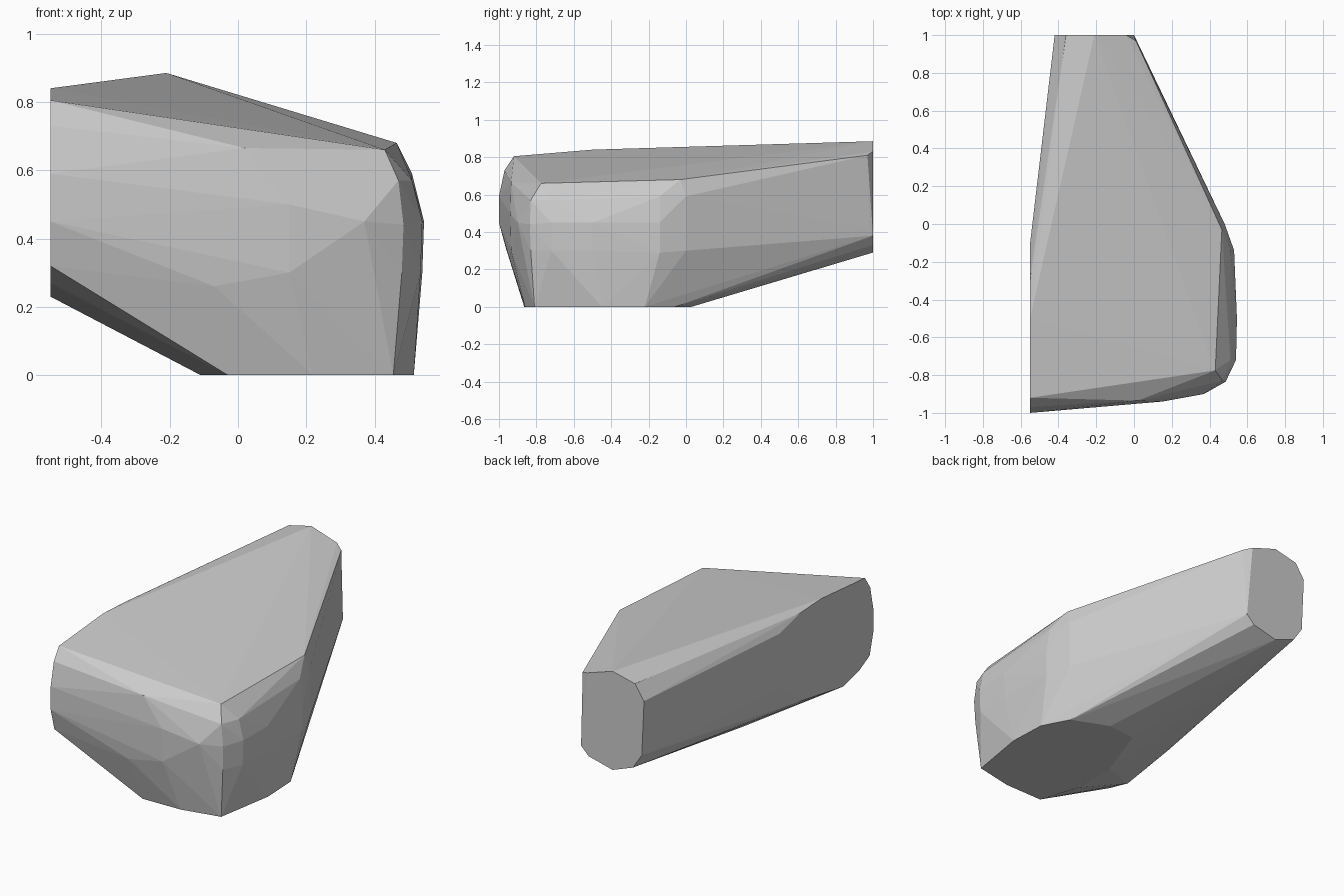
import bpy, bmesh, math

if "Cube" in bpy.data.objects:
    bpy.data.objects.remove(bpy.data.objects["Cube"])

# Flat cross-sections: (u, v) outlines lying in one plane each
back_end = [(-.04, .83), (-.21, .885), (-.36, .85), (-.42, .76), (-.405, .43),
            (-.345, .34), (-.21, .29), (-.05, .33), (0, .38)]            # x, z at y = 1
left_cut = [(-.92, .805), (-.97, .73), (-1, .59), (-1, .45), (-.965, .32), (-.87, .27),
            (-.71, .23), (-.35, .29), (-.12, .45), (-.1, .78), (-.3, .83), (-.5, .84)]  # y, z at x = -.55
foot = [(-.03, -.865), (.22, -.86), (.455, -.81), (.515, -.45), (.505, -.22),
        (.42, -.06), (.2, .03), (.02, .01), (-.11, -.35), (-.11, -.62)]  # x, y at z = 0

# Upright ribs around the rounded front right corner
front_rib = [(.02, -.935, .665), (.15, -.94, .5), (.15, -.935, .3), (-.07, -.945, .26)]
corner_rib = [(.43, -.775, .66), (.47, -.83, .57), (.37, -.9, .45), (.485, -.835, .44), (.48, -.83, .3)]
side_ribs = [(.51, -.72, .57), (.54, -.72, .45), (.535, -.72, .3), (.545, -.5, .45), (.54, -.5, .3),
             (.51, -.14, .59), (.53, -.14, .45), (.53, -.14, .29)]
rear_rib = [(.465, -.03, .68), (.48, 0, .59), (.48, 0, .3), (.01, .97, .81), (.01, .98, .42)]

points = [(x, 1, z) for x, z in back_end]
points += [(-.55, y, z) for y, z in left_cut]
points += [(x, y, 0) for x, y in foot]
points += front_rib + corner_rib + side_ribs + rear_rib

# Faceted block: skin over all sections
bm = bmesh.new()
for p in points:
    bm.verts.new(p)
hull = bmesh.ops.convex_hull(bm, input=bm.verts[:])
loose = [v for v in bm.verts if not v.link_faces]
bmesh.ops.delete(bm, geom=loose, context='VERTS')
bmesh.ops.dissolve_limit(bm, angle_limit=math.radians(.5), verts=bm.verts[:], edges=bm.edges[:])
bmesh.ops.recalc_face_normals(bm, faces=bm.faces[:])
mesh = bpy.data.meshes.new("faceted_block")
bm.to_mesh(mesh)
bm.free()
block = bpy.data.objects.new("faceted_block", mesh)
bpy.context.collection.objects.link(block)
